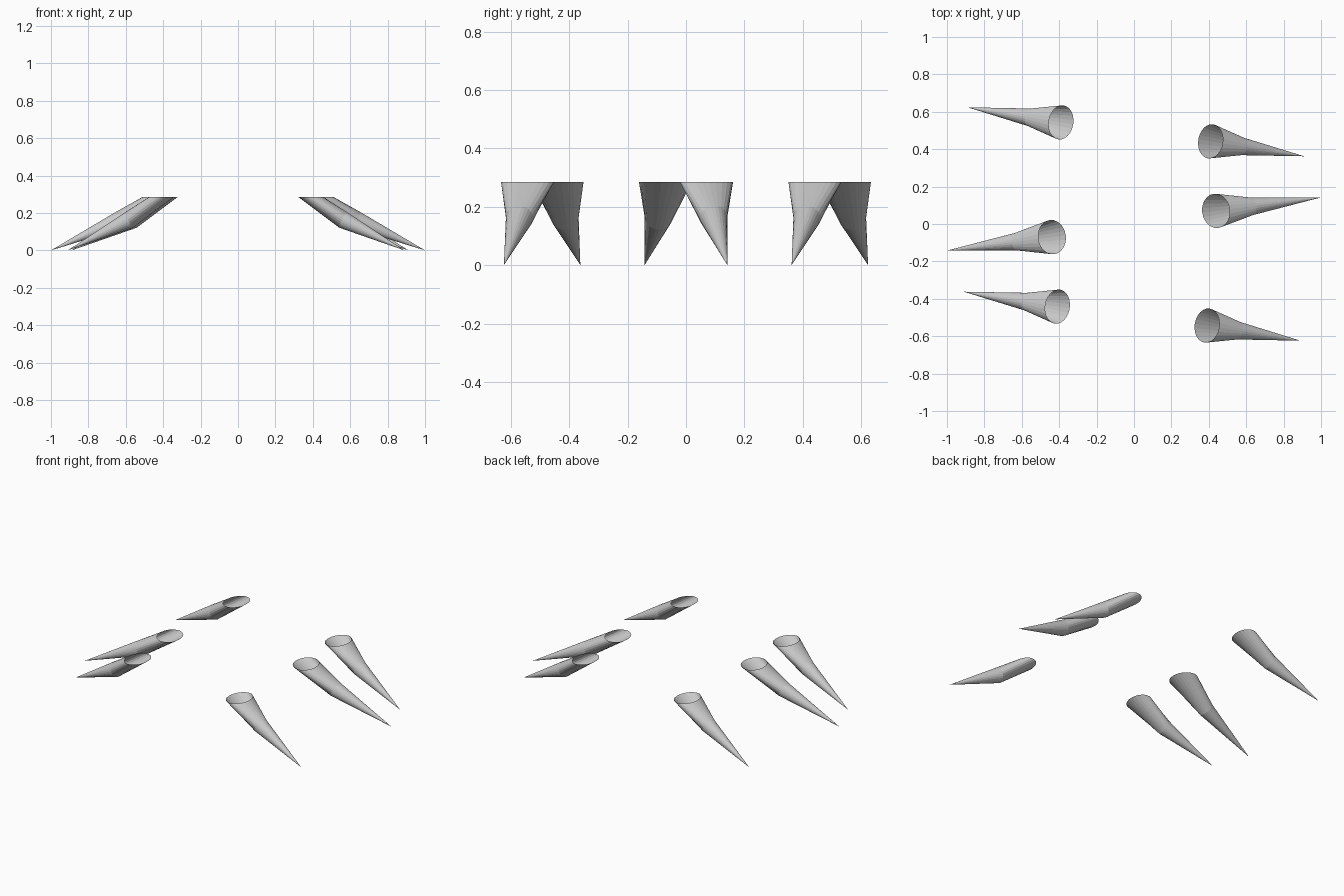
import bpy
import bmesh
from math import cos, sin, pi, atan2, hypot
from mathutils import Vector

if "Cube" in bpy.data.objects:
    bpy.data.objects.remove(bpy.data.objects["Cube"])

SIDES = 24


def make_spike(name, base, tip):
    """Open-topped bent cone running from a level rim down to a point on the ground."""
    dx, dy = tip[0] - base[0], tip[1] - base[1]
    ang, length = atan2(dy, dx), hypot(dx, dy)
    k = length / 0.50                      # longer spikes stretch along their run

    def place(u, v, z):
        return Vector((base[0] + u * cos(ang) - v * sin(ang),
                       base[1] + u * sin(ang) + v * cos(ang), z))

    # ring: centre along run, height, half-extent along run, half-extent in z, half width
    rings = [(0.0, 0.285, 0.065 * k, 0.0, 0.092),
             (0.172 * k, 0.163, 0.020 * k, 0.042, 0.047)]
    bm = bmesh.new()
    loops = []
    for u, z, du, dz, w in rings:
        loops.append([bm.verts.new(place(u + du * cos(2 * pi * i / SIDES),
                                         w * sin(2 * pi * i / SIDES),
                                         z + dz * cos(2 * pi * i / SIDES)))
                      for i in range(SIDES)])
    point = bm.verts.new(place(length, 0, 0))
    rim, mid = loops
    for i in range(SIDES):
        j = (i + 1) % SIDES
        bm.faces.new((rim[j], rim[i], mid[i], mid[j]))
        bm.faces.new((mid[j], mid[i], point))
    mesh = bpy.data.meshes.new(name)
    bm.to_mesh(mesh)
    bm.free()
    obj = bpy.data.objects.new(name, mesh)
    bpy.context.collection.objects.link(obj)


# Right-hand spikes, repeated on the left by a half turn about z
spikes = {"back": ((0.409, 0.442), (0.910, 0.362)),
          "middle": ((0.438, 0.070), (1.000, 0.142)),
          "front": ((0.390, -0.543), (0.890, -0.624))}
for label, (base, tip) in spikes.items():
    make_spike("right_" + label + "_spike", base, tip)
opposite = {"back": "front", "middle": "middle", "front": "back"}
for label, (base, tip) in spikes.items():
    make_spike("left_" + opposite[label] + "_spike",
               (-base[0], -base[1]), (-tip[0], -tip[1]))
